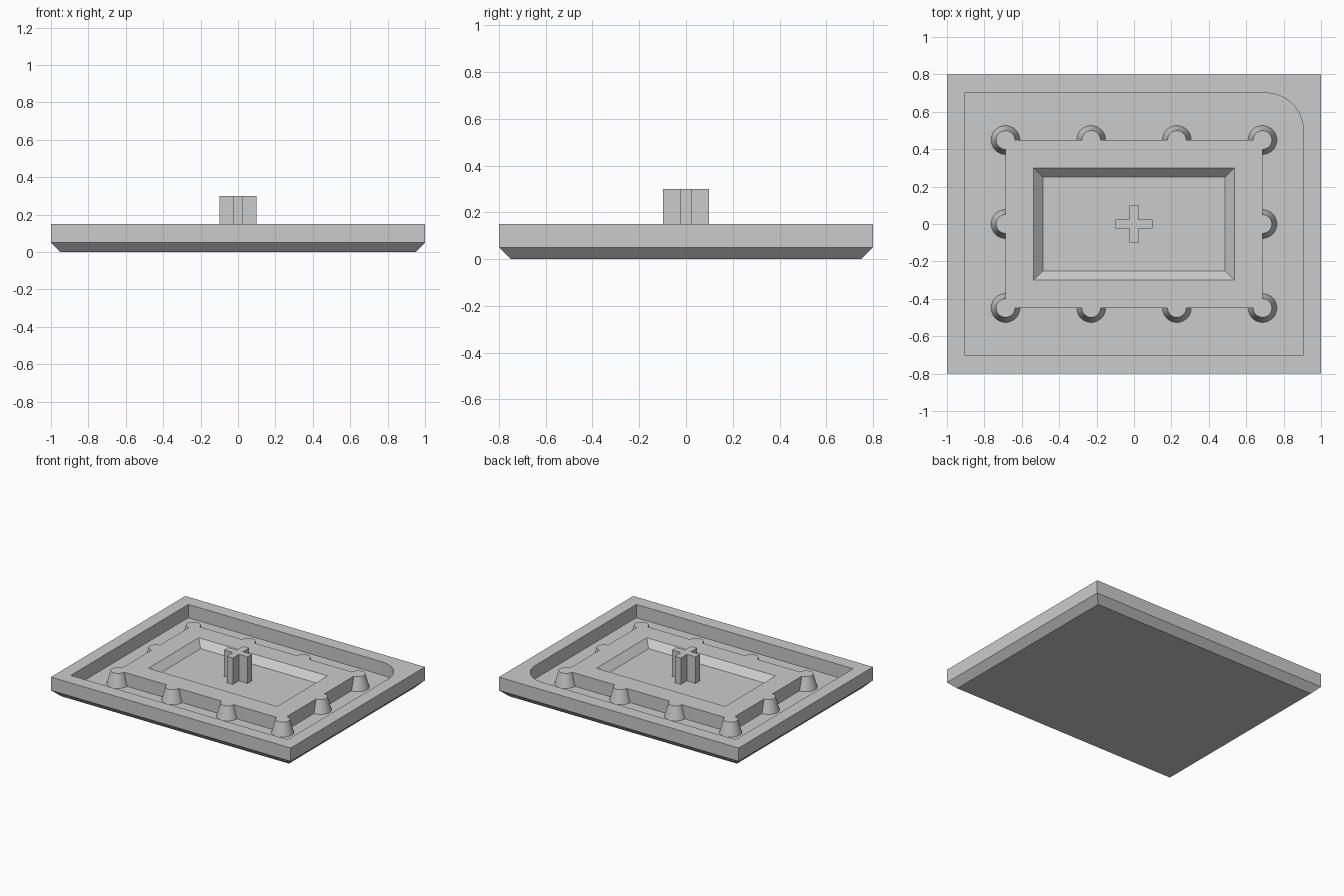
import bpy, bmesh, math

if "Cube" in bpy.data.objects:
    bpy.data.objects.remove(bpy.data.objects["Cube"])

grey = bpy.data.materials.new("plain grey")
grey.use_nodes = True
colour = (0.6, 0.6, 0.6, 1)
grey.diffuse_color = colour
grey.node_tree.nodes["Principled BSDF"].inputs["Base Color"].default_value = colour

FLOOR, TOP = 0.05, 0.15


def finish(name, bm):
    bmesh.ops.recalc_face_normals(bm, faces=bm.faces)
    mesh = bpy.data.meshes.new(name)
    bm.to_mesh(mesh)
    bm.free()
    mesh.materials.append(grey)
    obj = bpy.data.objects.new(name, mesh)
    bpy.context.collection.objects.link(obj)
    return obj


def loft(name, rings):
    """Closed solid through (outline, z) rings of equal point count."""
    bm = bmesh.new()
    loops = [[bm.verts.new((x, y, z)) for x, y in pts] for pts, z in rings]
    for a, b in zip(loops, loops[1:]):
        for i in range(len(a)):
            j = (i + 1) % len(a)
            bm.faces.new((a[i], a[j], b[j], b[i]))
    bm.faces.new(loops[0])
    bm.faces.new(loops[-1])
    return finish(name, bm)


def rect(x, y):
    return [(-x, -y), (x, -y), (x, y), (-x, y)]


def combine(target, tool, operation):
    mod = target.modifiers.new(operation.lower(), "BOOLEAN")
    mod.operation = operation
    mod.solver = "EXACT"
    mod.object = tool
    bpy.context.view_layer.objects.active = target
    bpy.ops.object.modifier_apply(modifier=mod.name)
    bpy.data.objects.remove(tool)


# Base tray with a chamfered underside
tray = loft("base_tray", [(rect(0.95, 0.75), 0), (rect(1, 0.8), 0.05), (rect(1, 0.8), TOP)])

# Tray pocket, with one rounded corner
px, py, r = 0.905, 0.7, 0.2
steps = 24
outline = [(-px, -py), (px, -py)]
for i in range(steps + 1):
    a = math.pi / 2 * i / steps
    outline.append((px - r + r * math.cos(a), py - r + r * math.sin(a)))
outline.append((-px, py))
combine(tray, loft("pocket_cutter", [(outline, FLOOR), (outline, 0.3)]), "DIFFERENCE")

# Raised platform with a sloping-sided recess
ix, iy = 0.687, 0.449
platform = loft("raised_platform", [(rect(ix, iy), FLOOR), (rect(ix, iy), TOP),
                                    (rect(0.537, 0.3), TOP), (rect(0.487, 0.25), 0.1)])

# Tapered studs around the platform edge
spots = [(ix * k / 3, s * iy) for k in (-3, -1, 1, 3) for s in (-1, 1)]
spots += [(-ix, 0), (ix, 0)]
sides = 48
for cx, cy in spots:
    rings = []
    for radius, z in ((0.077, FLOOR), (0.05, TOP)):
        circle = [(cx + radius * math.cos(math.tau * i / sides),
                   cy + radius * math.sin(math.tau * i / sides)) for i in range(sides)]
        rings.append((circle, z))
    combine(platform, loft("edge_stud", rings), "UNION")

# Central cross-shaped post
w, l = 0.025, 0.098
quarter = [(l, -w), (l, w), (w, w)]
cross = []
for turn in range(4):
    for x, y in quarter:
        for _ in range(turn):
            x, y = -y, x
        cross.append((x, y))
loft("cross_post", [(cross, 0.1), (cross, 0.3)])

# Smooth the curved walls, keeping hard edges sharp
for obj in (tray, platform):
    bpy.ops.object.select_all(action="DESELECT")
    obj.select_set(True)
    bpy.context.view_layer.objects.active = obj
    bpy.ops.object.shade_smooth_by_angle(angle=math.radians(30))
